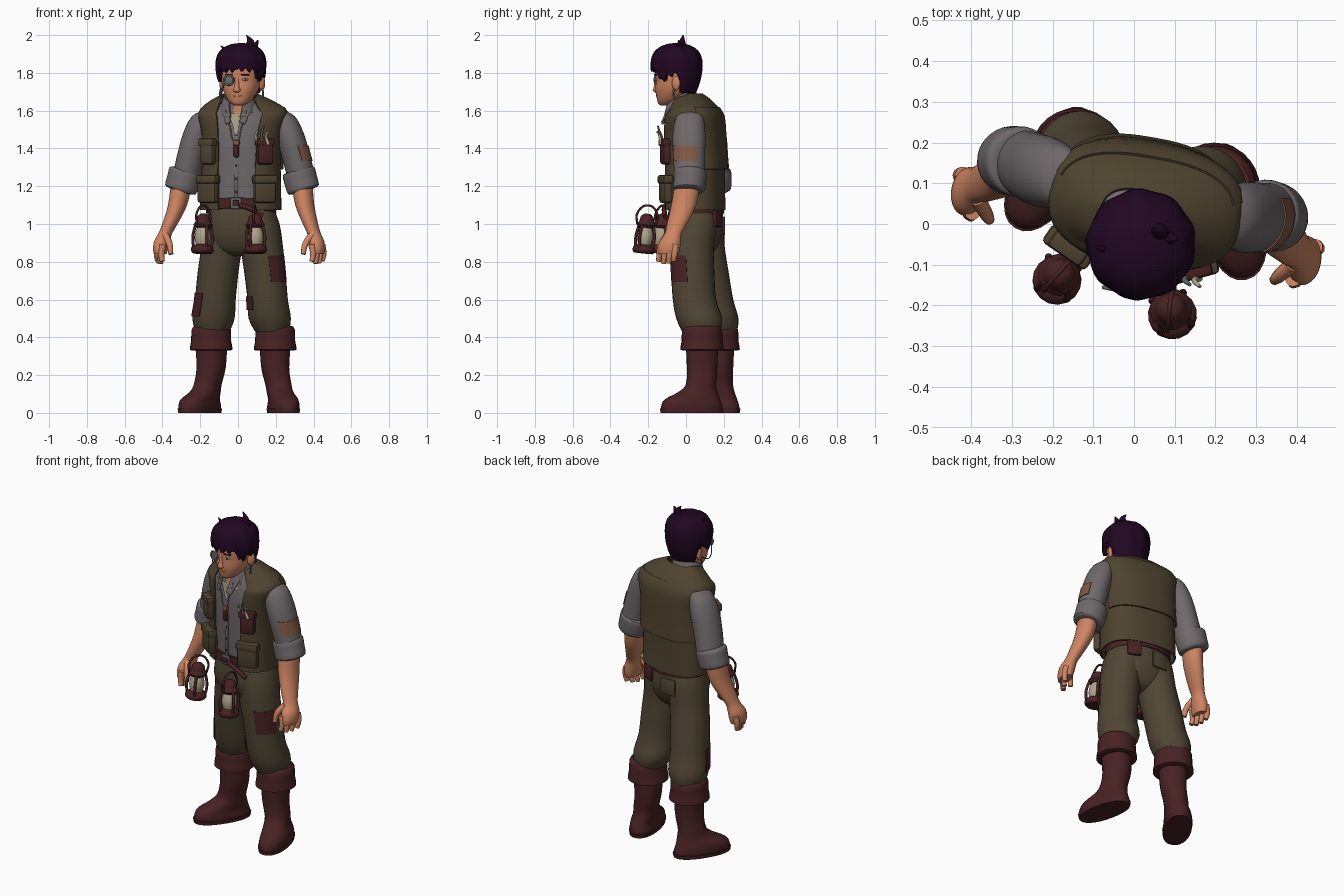
import bpy, bmesh, math
from mathutils import Matrix

cube = bpy.data.objects.get("Cube")
if cube:
    bpy.data.objects.remove(cube, do_unlink=True)


def material(name, *rgb):
    m = bpy.data.materials.new(name)
    m.use_nodes = True
    m.diffuse_color = (*rgb, 1)
    m.node_tree.nodes["Principled BSDF"].inputs["Base Color"].default_value = (*rgb, 1)
    return m


SKIN = material("skin", .62, .235, .125)
HAIR = material("dark purple hair", .015, .002, .016)
OLIVE = material("olive vest", .076, .056, .028)
TROUSER = material("trouser brown", .08, .061, .034)
MAROON = material("maroon leather", .066, .016, .017)
SHIRT = material("grey shirt", .16, .14, .145)
CREAM = material("cream", .42, .37, .26)
PATCH = material("brown patch", .22, .1, .06)
METAL = material("grey metal", .13, .14, .14)
DARK = material("dark line", .06, .015, .015)


def frame(x, y, yaw, z=0, tilt=0):
    return (Matrix.Translation((x, y, z)) @ Matrix.Rotation(math.radians(yaw), 4, 'Z')
            @ Matrix.Rotation(math.radians(tilt), 4, 'X'))


WORLD = Matrix()
BODY = frame(.015, .05, -10)
SHOULDER = frame(.025, .05, -10)
HEAD = frame(.017, -.05, -12)


def finish(name, data, mat, place):
    ob = bpy.data.objects.new(name, data)
    bpy.context.collection.objects.link(ob)
    data.materials.append(mat)
    ob.matrix_world = place
    return ob


def finish_mesh(name, bm, mat, place):
    bmesh.ops.recalc_face_normals(bm, faces=bm.faces)
    me = bpy.data.meshes.new(name)
    bm.to_mesh(me)
    bm.free()
    ob = finish(name, me, mat, place)
    bpy.ops.object.select_all(action='DESELECT')
    ob.select_set(True)
    bpy.context.view_layer.objects.active = ob
    bpy.ops.object.shade_smooth_by_angle(angle=math.radians(40))
    return ob


def refine(rings, step):
    """Smoothly interpolate between the given rings."""
    out = []
    for i in range(len(rings) - 1):
        a, b, c, d = (rings[min(max(j, 0), len(rings) - 1)] for j in range(i - 1, i + 3))
        for k in range(step):
            t = k / step
            out.append([q + t / 2 * (r - p + t * (2 * p - 5 * q + 4 * r - s + t * (3 * (q - r) + s - p)))
                        for p, q, r, s in zip(a, b, c, d)])
    return out + [rings[-1]]


def loft(name, rings, mat, place=WORLD, n=28, power=1, step=3, thick=0):
    """Skin rings (x, y, z, rx, ry[, start, end]); angles run from the front."""
    bm, rows = bmesh.new(), []
    closed = len(rings[0]) == 5
    for ring in refine(rings, step):
        x, y, z, rx, ry = ring[:5]
        a0, a1 = (0, 360) if closed else ring[5:]
        row = []
        for i in range(n + (not closed)):
            a = math.radians(a0 + (a1 - a0) * i / n)
            s, c = (math.copysign(abs(v) ** power, v) for v in (math.sin(a), math.cos(a)))
            row.append(bm.verts.new((x + rx * s, y - ry * c, z)))
        rows.append(row)
    for r, q in zip(rows, rows[1:]):
        for i in range(n):
            j = (i + 1) % len(r)
            bm.faces.new((r[i], r[j], q[j], q[i]))
    if closed:
        bm.faces.new(rows[0])
        bm.faces.new(rows[-1])
    elif thick:
        bmesh.ops.recalc_face_normals(bm, faces=bm.faces)
        bmesh.ops.solidify(bm, geom=bm.faces[:], thickness=thick)
    return finish_mesh(name, bm, mat, place)


def droop(ob, back, slope):
    """Lower the front of a neckline."""
    for v in ob.data.vertices:
        v.co.z -= max(0, back - v.co.y) * slope * min(1, max(0, (v.co.z - 1.57) / .06))


def box(name, size, mat, place, bevel=.008):
    bm = bmesh.new()
    bmesh.ops.create_cube(bm, size=1)
    bmesh.ops.scale(bm, vec=size, verts=bm.verts)
    bmesh.ops.bevel(bm, geom=bm.edges[:], offset=bevel, segments=2, affect='EDGES', profile=.5)
    return finish_mesh(name, bm, mat, place)


def ball(name, size, mat, place):
    bm = bmesh.new()
    bmesh.ops.create_uvsphere(bm, u_segments=20, v_segments=12, radius=1)
    bmesh.ops.scale(bm, vec=size, verts=bm.verts)
    return finish_mesh(name, bm, mat, place)


def tube(name, points, radius, mat, place=WORLD, end=1, cyclic=False):
    cu = bpy.data.curves.new(name, 'CURVE')
    cu.dimensions, cu.bevel_depth, cu.bevel_resolution = '3D', radius, 3
    cu.resolution_u, cu.use_fill_caps = 6, True
    sp = cu.splines.new('BEZIER')
    sp.bezier_points.add(len(points) - 1)
    sp.use_cyclic_u = cyclic
    for i, (bp, p) in enumerate(zip(sp.bezier_points, points)):
        bp.co, bp.radius = p, 1 + (end - 1) * i / (len(points) - 1)
        bp.handle_left_type = bp.handle_right_type = 'AUTO'
    return finish(name, cu, mat, place)


def patch(name, rings, top, bottom, a0, a1, mat, place=WORLD):
    """Thin cloth patch hugging a loft between two heights."""
    rows = [r for r in refine(rings, 8) if bottom <= r[2] <= top]
    loft(name, [(*r[:3], r[3] + .005, r[4] + .005, a0, a1) for r in rows], mat, place, n=10, step=1, thick=.004)


# Legs: trousers, turned cuffs and boots
LEFT = [(.1, .04, 1.1, .08, .1), (.115, .04, 1, .105, .125), (.126, .03, .88, .112, .118),
        (.142, .035, .75, .11, .115), (.157, .045, .6, .107, .115), (.168, .07, .5, .112, .122),
        (.18, .08, .43, .09, .1)]
RIGHT = [(-.06, .07, 1.1, .08, .1), (-.068, .075, 1, .105, .125), (-.085, .09, .88, .108, .115),
         (-.105, .11, .75, .108, .115), (-.12, .135, .6, .108, .115), (-.13, .16, .5, .112, .118),
         (-.135, .17, .43, .09, .1)]
for side, rings, ankle, foot, yaw in (("left", LEFT, (.197, .085), (.24, .03), 12),
                                      ("right", RIGHT, (-.142, .17), (-.202, .135), -32)):
    loft(side + "_trouser_leg", rings, TROUSER)
    x, y = ankle
    loft(side + "_boot_cuff", [(x, y, .46, .09, .09), (x, y, .44, .104, .106), (x, y, .38, .106, .108),
                               (x, y, .335, .113, .115), (x, y, .33, .09, .09)], MAROON, step=2)
    place = frame(*foot, yaw)
    sx, sy, _ = place.inverted() @ Matrix.Translation((x, y, 0)).translation
    loft(side + "_boot", [(0, 0, 0, .072, .16), (0, 0, .03, .078, .165), (0, .003, .07, .074, .15),
                          (sx / 3, .035, .11, .068, .105), (sx / 2, sy * .85, .15, .068, .08),
                          (sx, sy, .24, .073, .08), (sx, sy, .37, .082, .086)], MAROON, place, power=.9)
    loft(side + "_boot_sole", [(0, 0, 0, .078, .167), (0, 0, .022, .081, .171)], MAROON, place, step=1, power=.9)
patch("left_thigh_patch", LEFT, .84, .69, 15, 75, MAROON)
patch("left_knee_patch", LEFT, .63, .54, -80, -45, MAROON)
patch("right_knee_patch", RIGHT, .64, .51, -90, -40, MAROON)

# Hips and belt
loft("trouser_hips", [(0, 0, 1.12, .165, .13), (0, 0, 1.05, .178, .143), (0, 0, .95, .19, .14),
                      (0, 0, .86, .14, .1), (0, 0, .83, .05, .05)], TROUSER, BODY, power=.9)
belt = loft("belt", [(0, 0, z, .186, .149) for z in (1.055, 1.11)], MAROON, BODY, power=.9, step=1)
for v in belt.data.vertices:
    v.co.z += max(0, -v.co.y) * .2
box("belt_buckle", (.06, .012, .06), METAL, BODY @ frame(0, -.153, 0, 1.11))
box("buckle_centre", (.034, .012, .032), MAROON, BODY @ frame(0, -.157, 0, 1.11), .003)
tube("belt_tail", [(.02, -.156, 1.1), (.08, -.154, 1.08), (.14, -.138, 1.04)], .013, MAROON, BODY)
box("back_pouch", (.08, .02, .09), MAROON, BODY @ frame(.1, .136, -15, 1.03))
box("back_pocket", (.1, .014, .1), TROUSER, BODY @ frame(-.06, .142, 10, .99))

# Shirt, collar and vest
loft("shirt", [(0, 0, 1.07, .165, .13), (0, 0, 1.2, .17, .138), (0, -.008, 1.45, .185, .14),
               (0, -.015, 1.55, .19, .123), (0, -.04, 1.62, .12, .09), (0, -.07, 1.655, .07, .07)],
     SHIRT, BODY, power=.9)
vest = [(0, 0, 1.075, .214, .153, 20), (0, -.003, 1.2, .212, .152, 22), (.004, -.003, 1.35, .207, .152, 23),
        (.01, -.004, 1.48, .215, .154, 24), (.014, -.004, 1.57, .238, .146, 24), (.012, -.01, 1.615, .222, .126, 28),
        (.004, -.025, 1.66, .155, .1, 36), (0, -.045, 1.69, .095, .08, 60)]
droop(loft("vest", [(*r, 360 - r[5]) for r in vest], OLIVE, BODY, n=40, power=.76, thick=.01), -.02, .35)
loft("vest_back_yoke", [(x, y, z, rx, ry, 105, 255) for x, y, z, rx, ry in (
    (.004, -.002, 1.29, .222, .168), (.006, -.003, 1.38, .219, .164), (.01, -.004, 1.48, .222, .162),
    (.014, -.004, 1.57, .244, .152), (.012, -.01, 1.62, .222, .13))], OLIVE, BODY, power=.76, thick=.008)
droop(loft("shirt_collar", [(0, -.075, 1.61, .095, .1, 14, 346), (0, -.075, 1.66, .09, .088, 22, 338),
                            (0, -.075, 1.7, .075, .078, 30, 330)], SHIRT, BODY, thick=.008), -.05, .55)
box("shirt_placket", (.022, .008, .36), SHIRT, BODY @ frame(0, -.145, 0, 1.29), .002)
for k in range(4):
    ball("shirt_button", (.005, .004, .005), DARK, BODY @ frame(0, -.15, 0, 1.17 + k * .07))
for s in (-1, 1):
    box("collar_wing", (.035, .01, .1), SHIRT, BODY @ frame(s * .05, -.15, s * 25, 1.575, -20)
        @ Matrix.Rotation(s * .45, 4, 'Y'), .004)
    # Vest pockets with flaps
    for z, w, h in ((1.18, .12, .14), (1.38, .088, .13)):
        upper = z > 1.3
        mat = MAROON if upper and s > 0 else OLIVE
        place = BODY @ frame(s * .152, -.133, s * 25, z)
        box("vest_pocket", (w, .05, h), mat, place, .018)
        box("pocket_flap", (w + .01, .056, h / 3), mat, place @ frame(0, -.002, 0, h * .4), .012)

# Tools, necklace and undershirt
for x, top, mat in ((.12, 1.5, CREAM), (.15, 1.52, METAL), (.175, 1.49, CREAM)):
    tube("pocket_tool", [(x, -.155, 1.42), (x - .01, -.165, 1.47), (x + .005, -.175, top)], .009, mat, BODY, .5)
bm = bmesh.new()
bm.faces.new([bm.verts.new(p) for p in ((-.04, -.147, 1.585), (.04, -.147, 1.585), (0, -.154, 1.47))])
bmesh.ops.solidify(bm, geom=bm.faces[:], thickness=.008)
finish_mesh("undershirt", bm, CREAM, BODY)
tube("necklace", [(-.055, -.15, 1.6), (-.03, -.158, 1.51), (0, -.161, 1.44), (.03, -.158, 1.51),
                  (.055, -.15, 1.6)], .003, CREAM, BODY)
box("pendant", (.028, .02, .065), MAROON, BODY @ frame(.004, -.16, 0, 1.385))
box("pendant_cap", (.036, .022, .03), PATCH, BODY @ frame(.004, -.16, 0, 1.43))

# Arms: sleeves, rolled cuffs, forearms and hands
for s, side in ((1, "left"), (-1, "right")):
    def mir(rows):
        return [(s * r[0], r[1] - s * .012, *r[2:]) for r in rows]
    sleeve = mir([(.19, .02, 1.6, .03, .04), (.218, .02, 1.57, .06, .07), (.25, .022, 1.48, .075, .087),
                  (.286, .028, 1.35, .076, .085), (.312, .038, 1.24, .074, .08)])
    loft(side + "_sleeve", sleeve, SHIRT, SHOULDER)
    # The roll slopes with the arm
    roll = loft(side + "_sleeve_roll", mir([(.3, .038, 1.29, .07, .072), (.306, .038, 1.28, .084, .086),
                                            (.318, .038, 1.23, .085, .086), (.332, .036, 1.18, .082, .083),
                                            (.333, .036, 1.17, .06, .06)]), SHIRT, BODY)
    for v in roll.data.vertices:
        v.co.z += (s * v.co.x - .32) * .3
    loft(side + "_forearm", mir([(.326, .028, 1.22, .055, .068), (.344, .01, 1.1, .05, .067),
                                 (.38, -.02, 1, .04, .054), (.402, -.036, .95, .036, .045),
                                 (.416, -.05, .91, .042, .056), (.423, -.056, .87, .04, .06),
                                 (.425, -.058, .84, .032, .055)]), SKIN, BODY)
    for k in range(4):
        t = k / 3
        x, y = .402 + .04 * t, -.105 + .088 * t
        drop = .785 + .012 * abs(k - 1.4)
        tube(side + "_finger", mir([(x, y, .89), (x + .008, y - .004, .84), (x + .002, y - .01, drop)]),
             .019, SKIN, BODY, .7)
    tube(side + "_thumb", mir([(.395, -.07, .94), (.366, -.105, .89), (.358, -.115, .84)]), .02, SKIN, BODY, .65)
    if s > 0:
        patch("sleeve_patch", sleeve, 1.43, 1.32, 30, 130, PATCH, SHOULDER)

# Head, neck and face
loft("neck", [(0, .02, 1.56, .075, .07), (0, .02, 1.62, .06, .062), (0, .02, 1.7, .06, .062)], SKIN, HEAD)
loft("head", [(0, -.06, 1.628, .02, .025), (0, -.053, 1.638, .042, .045), (0, -.035, 1.665, .068, .07),
              (0, -.012, 1.71, .093, .1), (0, 0, 1.76, .104, .11), (0, 0, 1.82, .106, .112),
              (0, 0, 1.89, .08, .085)], SKIN, HEAD, power=.93)
loft("nose", [(0, -.105, 1.695, .01, .012), (0, -.107, 1.708, .02, .022), (0, -.105, 1.73, .013, .017),
              (0, -.1, 1.78, .01, .012)], SKIN, HEAD, n=14)
box("mouth", (.045, .006, .006), DARK, HEAD @ frame(0, -.104, 0, 1.678), .002)
for s in (-1, 1):
    place = HEAD @ frame(s * .043, -.1, s * 22, 1.765)
    ball("eye", (.018, .006, .007), CREAM, place)
    ball("iris", (.006, .004, .006), DARK, place @ frame(0, -.004, 0))
    box("eyebrow", (.045, .008, .008), HAIR, place @ frame(0, -.004, 0, .026), .002)
    ball("ear", (.014, .024, .038), SKIN, HEAD @ frame(s * .108, .02, s * -20, 1.745))
    tube("earring", [(s * .113, .012, 1.715), (s * .117, .008, 1.69), (s * .113, .01, 1.665)], .005, METAL, HEAD)
rim = [(.026 * math.cos(k * math.pi / 4), -.122, 1.762 + .026 * math.sin(k * math.pi / 4)) for k in range(8)]
tube("monocle_rim", rim, .005, METAL, HEAD @ frame(-.041, 0, 0), cyclic=True)
ball("monocle_lens", (.025, .003, .025), METAL, HEAD @ frame(-.041, -.122, 0, 1.762))
tube("monocle_chain", [(-.065, -.115, 1.75), (-.09, -.08, 1.69), (-.112, .01, 1.72)], .003, METAL, HEAD)

# Hair: a dome with a ragged fringe and a longer nape
bm, rows, N = bmesh.new(), [], 64
for i in range(N):
    deg = abs((i * 360 / N + 180) % 360 - 180)
    low = 1.815 if deg < 52 else 1.765 if deg < 78 else 1.79 if deg < 108 else 1.695
    low += (.014 if deg < 108 else .004) * math.sin(i * 1.9)
    a, column = math.radians(i * 360 / N), []
    for k in range(13):
        z = low + (1.958 - low) * math.sin(max(k - 1, 0) / 11 * math.pi / 2)
        h = (z - 1.84) / .118
        r = max(0, 1 - abs(h) ** 2.6) ** .45 if h > 0 else 1 - .16 * h * h
        r *= (.7 if k == 0 else 1) * (1 + .018 * math.sin(i * .9 + k * .3))
        column.append(bm.verts.new((.134 * r * math.sin(a), -.136 * r * math.cos(a), z)))
    rows.append(column)
for i in range(N):
    for k in range(12):
        bm.faces.new((rows[i][k], rows[(i + 1) % N][k], rows[(i + 1) % N][k + 1], rows[i][k + 1]))
bmesh.ops.remove_doubles(bm, verts=bm.verts, dist=.0005)
finish_mesh("hair", bm, HAIR, HEAD)
for x, y, z, lean in ((.03, .04, 2, -.01), (.055, .03, 1.975, .03), (-.085, -.03, 1.945, -.02)):
    loft("hair_tuft", [(x, y, z - .07, .028, .024), (x + .012, y, z - .03, .018, .015),
                       (x + lean, y, z, .003, .003)], HAIR, HEAD, n=10)

# Lanterns hanging at the hips
for x, y, yaw in ((-.19, -.14, -20), (.095, -.225, 15)):
    L = frame(x, y, yaw, .845, -6)
    for name, mat, prof in (("base", MAROON, ((0, .05), (.012, .06), (.032, .057), (.045, .036))),
                            ("glass", CREAM, ((.04, .032), (.08, .043), (.12, .037), (.145, .026))),
                            ("cap", MAROON, ((.135, .04), (.15, .052), (.168, .04), (.195, .034), (.21, .015)))):
        loft("lantern_" + name, [(0, 0, z, r, r) for z, r in prof], mat, L, n=16, step=2)
    for k in range(4):
        c, s = math.cos(k * math.pi / 2 + .78), math.sin(k * math.pi / 2 + .78)
        tube("lantern_bar", [(r * c, r * s, z) for r, z in ((.05, .02), (.057, .085), (.042, .155))], .008, MAROON, L)
    tube("lantern_handle", [(-.02, -.045, .15), (-.02, -.05, .21), (0, 0, .255), (.02, .05, .21), (.02, .045, .15)],
         .006, MAROON, L)
